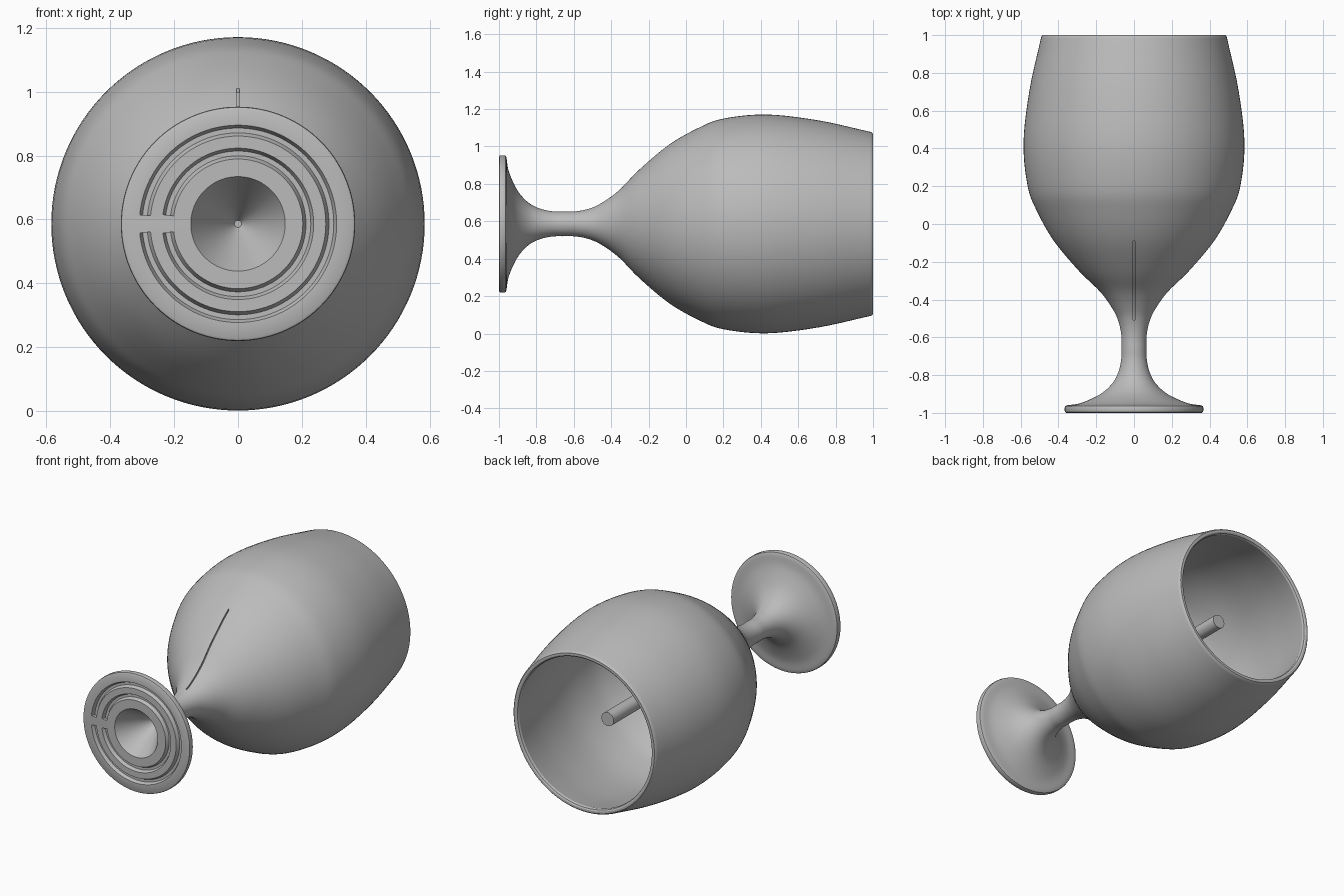
import bpy, bmesh, math
from mathutils import Vector, Matrix

if "Cube" in bpy.data.objects:
    bpy.data.objects.remove(bpy.data.objects["Cube"])

AXIS_Z = 0.586
SEGMENTS = 128

glass_grey = bpy.data.materials.new("plain_grey")
glass_grey.use_nodes = True
GREY = (0.5, 0.5, 0.5, 1)
glass_grey.diffuse_color = GREY
glass_grey.node_tree.nodes["Principled BSDF"].inputs["Base Color"].default_value = GREY


def smooth_path(points, steps=5):
    """Catmull-Rom curve through (radius, y) points."""
    p = [Vector(q) for q in points]
    p = [2 * p[0] - p[1]] + p + [2 * p[-1] - p[-2]]
    out = []
    for a, b, c, d in zip(p, p[1:], p[2:], p[3:]):
        for i in range(steps):
            t = i / steps
            out.append((2 * b + (c - a) * t + (2 * a - 5 * b + 4 * c - d) * t ** 2
                        + (3 * b - a - 3 * c + d) * t ** 3) / 2)
    return out + [p[-2]]


def make_object(name, bm):
    bmesh.ops.remove_doubles(bm, verts=bm.verts, dist=1e-5)
    bmesh.ops.recalc_face_normals(bm, faces=bm.faces)
    mesh = bpy.data.meshes.new(name)
    bm.to_mesh(mesh)
    bm.free()
    mesh.materials.append(glass_grey)
    obj = bpy.data.objects.new(name, mesh)
    obj.location.z = AXIS_Z
    bpy.context.collection.objects.link(obj)
    return obj


def lathe(name, profile, closed=False, gap=0.0):
    """Turn a (radius, y) profile about the y axis; gap leaves an opening at -x."""
    bm = bmesh.new()
    verts = [bm.verts.new((r, y, 0)) for r, y in profile]
    pairs = list(zip(verts, verts[1:])) + ([(verts[-1], verts[0])] if closed else [])
    geom = verts + [bm.edges.new(pair) for pair in pairs]
    if gap:
        cap = bm.faces.new(verts)
        geom.append(cap)
        bmesh.ops.rotate(bm, verts=verts, matrix=Matrix.Rotation(math.pi + gap, 3, 'Y'))
    bmesh.ops.spin(bm, geom=geom, cent=(0, 0, 0), axis=(0, 1, 0),
                   angle=math.tau - 2 * gap, steps=SEGMENTS)
    return make_object(name, bm)


def activate(obj):
    bpy.ops.object.select_all(action='DESELECT')
    obj.select_set(True)
    bpy.context.view_layer.objects.active = obj


def carve(target, cutter):
    mod = target.modifiers.new("carve", 'BOOLEAN')
    mod.operation, mod.solver, mod.object = 'DIFFERENCE', 'EXACT', cutter
    activate(target)
    bpy.ops.object.modifier_apply(modifier=mod.name)
    bpy.data.objects.remove(cutter)


# Goblet: conical recess, foot, stem, bowl, rounded rim and hollow
recess = [(0, -0.78), (0.011, -0.78), (0.148, -1)]
foot_edge = [(0.358, -1), (0.365, -0.996), (0.367, -0.988), (0.367, -0.972), (0.364, -0.964)]
outside = smooth_path([
    (0.355, -0.96), (0.28, -0.947), (0.184, -0.904), (0.12, -0.85), (0.085, -0.79),
    (0.068, -0.72), (0.066, -0.66), (0.067, -0.59), (0.081, -0.52), (0.11, -0.455),
    (0.178, -0.36), (0.29, -0.25), (0.424, -0.09), (0.515, 0.07), (0.563, 0.2),
    (0.585, 0.43), (0.553, 0.71), (0.493, 0.982)])
rim = [(0.49, 0.993), (0.483, 1), (0.47, 1), (0.462, 0.995)]
inside = smooth_path([
    (0.458, 0.982), (0.518, 0.71), (0.55, 0.43), (0.53, 0.21), (0.485, 0.08),
    (0.396, -0.063), (0.262, -0.226), (0.15, -0.325), (0.07, -0.37), (0, -0.38)])
goblet = lathe("goblet", recess + foot_edge + outside + rim + inside)

# Two open ring grooves in the underside of the foot
for radius in (0.292, 0.220):
    section = [(radius - 0.019, -1.004), (radius + 0.019, -1.004),
               (radius + 0.008, -0.98), (radius - 0.007, -0.98)]
    carve(goblet, lathe("ring_cutter", section, closed=True, gap=0.027 / radius))

# Fine slit along the top of the bowl
run = [q for q in outside if -0.51 < q.y < -0.06]
bm = bmesh.new()
loop = [(q.x + 0.02, q.y) for q in run] + [(q.x - 0.012, q.y) for q in reversed(run)]
face = bm.faces.new([bm.verts.new((-0.004, y, r)) for r, y in loop])
sides = bmesh.ops.extrude_face_region(bm, geom=[face])["geom"]
bmesh.ops.translate(bm, vec=(0.008, 0, 0),
                    verts=[v for v in sides if isinstance(v, bmesh.types.BMVert)])
carve(goblet, make_object("slit_cutter", bm))

# Rod standing in the bowl along the axis
rod = lathe("inner_rod", [(0, -0.4), (0.042, -0.4), (0.042, 0.77), (0, 0.77)])

for obj in (goblet, rod):
    activate(obj)
    bpy.ops.object.shade_smooth_by_angle(angle=math.radians(30))
